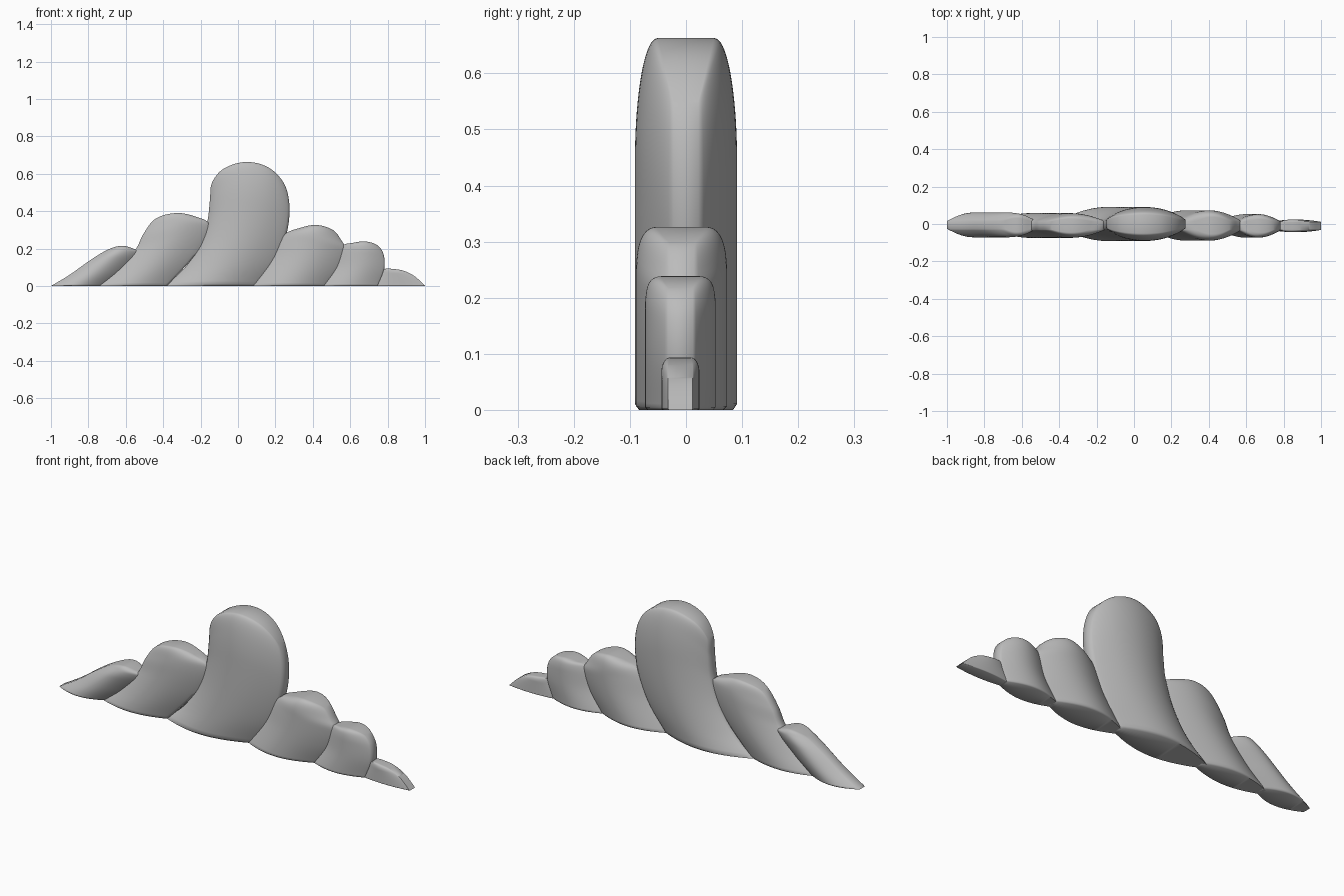
import bpy, bmesh, math
from mathutils import Vector

cube = bpy.data.objects.get("Cube")
if cube:
    bpy.data.objects.remove(cube, do_unlink=True)

grey = bpy.data.materials.new("soft grey")
grey.use_nodes = True
colour = (0.5, 0.5, 0.5, 1)
grey.diffuse_color = colour
grey.node_tree.nodes["Principled BSDF"].inputs["Base Color"].default_value = colour

ACROSS, UP = 28, 32
RIM = 0.022  # half thickness where lobes pinch together


def smooth_curve(points):
    """Return the knots and a smooth interpolating function through points."""
    pts = [Vector(p) for p in points]
    last = len(pts) - 1
    knots = [0.0]
    for a, b in zip(pts, pts[1:]):
        knots.append(knots[-1] + (b - a).length)

    def tangent(i):
        a, b = max(i - 1, 0), min(i + 1, last)
        return (pts[b] - pts[a]) / (knots[b] - knots[a])

    def at(k):
        i = 0
        while i < last - 1 and k > knots[i + 1]:
            i += 1
        h = knots[i + 1] - knots[i]
        t = min(max((k - knots[i]) / h, 0), 1)
        s = 1 - t
        return (pts[i] * (s * s * (1 + 2 * t)) + pts[i + 1] * (t * t * (3 - 2 * t))
                + (tangent(i) * s - tangent(i + 1) * t) * (h * s * t))
    return knots, at


def lobe(name, outline, left_end, right_end, thick, offset):
    """Puffed patch: outline runs up the left, over the top, down the right."""
    knots, at = smooth_curve(outline)
    kl, kr, kn = knots[left_end], knots[right_end], knots[-1]
    bl, br, tl, tr = at(0), at(kn), at(kl), at(kr)

    def patch(u, v):
        left, right = at(v * kl), at(kn - v * (kn - kr))
        top = at(kl + u * (kr - kl))
        base = bl.lerp(br, u)
        return (base * (1 - v) + top * v + left * (1 - u) + right * u
                - bl.lerp(br, u) * (1 - v) - tl.lerp(tr, u) * v)

    bm = bmesh.new()
    rows = []
    levels = [0, 0.02] + [1 - (1 - j / UP) ** 1.6 for j in range(1, UP + 1)]
    for v in levels:
        s = max(0, (v - 0.7) / 0.3)
        full = thick * (0.55 + 0.45 * math.sqrt(max(0, 1 - s * s)))
        bevel = 0.92 if v == 0 else 1
        front, back = [], []
        for i in range(ACROSS + 1):
            u = i / ACROSS
            p = patch(u, v)
            half = RIM + (full - RIM) * max(0, math.sin(math.pi * u)) ** 0.9
            half *= bevel
            z = max(p.y, 0)
            front.append(bm.verts.new((p.x, offset - half, z)))
            back.append(bm.verts.new((p.x, offset + half, z)))
        rows.append((front, back))

    # Front, back and side skins
    for (f0, b0), (f1, b1) in zip(rows, rows[1:]):
        ring0, ring1 = f0 + b0[::-1], f1 + b1[::-1]
        n = len(ring0)
        for i in range(n):
            j = (i + 1) % n
            bm.faces.new((ring0[i], ring0[j], ring1[j], ring1[i]))
    # Base and crown strips
    for f, b in (rows[0], rows[-1]):
        for i in range(ACROSS):
            bm.faces.new((f[i], f[i + 1], b[i + 1], b[i]))
    bmesh.ops.recalc_face_normals(bm, faces=bm.faces)

    mesh = bpy.data.meshes.new(name)
    bm.to_mesh(mesh)
    bm.free()
    mesh.materials.append(grey)
    obj = bpy.data.objects.new(name, mesh)
    bpy.context.collection.objects.link(obj)
    bpy.ops.object.select_all(action='DESELECT')
    obj.select_set(True)
    bpy.context.view_layer.objects.active = obj
    bpy.ops.object.shade_smooth_by_angle(angle=math.radians(60))


# Lobes from right tip to left tip
lobe("right_tip_lobe",
     [(-1, 0), (-.9, .06), (-.78, .145), (-.69, .197), (-.62, .215),
      (-.56, .2), (-.53, .18), (-.63, .08), (-.73, 0)], 3, 5, .066, -.005)
lobe("right_lobe",
     [(-.75, 0), (-.65, .08), (-.545, .2), (-.505, .28), (-.44, .36), (-.33, .39),
      (-.23, .372), (-.155, .33), (-.22, .18), (-.38, 0)], 4, 6, .066, -.008)
lobe("central_lobe",
     [(-.4, 0), (-.3, .08), (-.215, .2), (-.165, .34), (-.15, .46), (-.14, .55),
      (-.08, .625), (.04, .663), (.16, .635), (.245, .55), (.275, .43),
      (.26, .28), (.2, .13), (.1, 0)], 5, 9, .091, 0)
lobe("left_lobe",
     [(.08, 0), (.18, .14), (.25, .275), (.33, .31), (.42, .326), (.51, .298),
      (.555, .24), (.575, .2), (.54, .1), (.47, 0)], 3, 5, .081, -.008)
lobe("left_outer_lobe",
     [(.45, 0), (.52, .1), (.56, .215), (.61, .23), (.68, .238), (.745, .218),
      (.778, .17), (.782, .09), (.75, 0)], 3, 5, .063, -.01)
lobe("left_tip_lobe",
     [(.73, 0), (.765, .06), (.78, .09), (.84, .09), (.89, .08), (.945, .052), (1, 0)],
     2, 4, .034, -.01)
